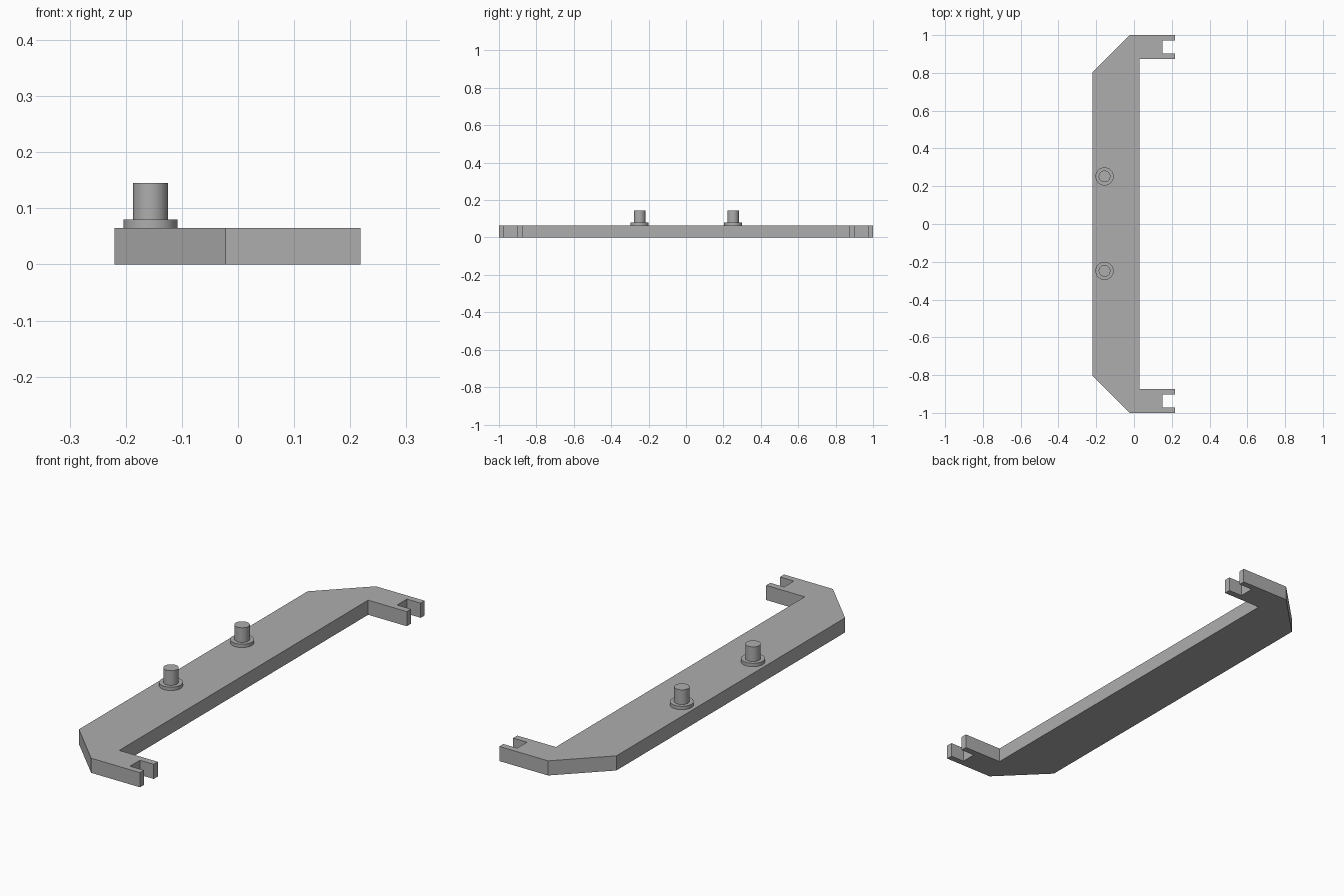
import bpy
import bmesh

cube = bpy.data.objects.get("Cube")
if cube:
    bpy.data.objects.remove(cube, do_unlink=True)

grey = bpy.data.materials.new("plain_grey")
grey.use_nodes = True
colour = (0.42, 0.42, 0.42, 1)
grey.diffuse_color = colour
grey.node_tree.nodes["Principled BSDF"].inputs["Base Color"].default_value = colour

THICKNESS = 0.065


def extruded_plate(name, outline, height):
    """Extrude a flat outline upward from the ground."""
    bm = bmesh.new()
    base = bm.faces.new([bm.verts.new((x, y, 0)) for x, y in outline])
    top = bmesh.ops.extrude_face_region(bm, geom=[base])["geom"]
    verts = [v for v in top if isinstance(v, bmesh.types.BMVert)]
    bmesh.ops.translate(bm, verts=verts, vec=(0, 0, height))
    bmesh.ops.recalc_face_normals(bm, faces=bm.faces)
    mesh = bpy.data.meshes.new(name)
    bm.to_mesh(mesh)
    bm.free()
    mesh.materials.append(grey)
    obj = bpy.data.objects.new(name, mesh)
    bpy.context.collection.objects.link(obj)


def cylinder(name, x, y, radius, bottom, top):
    bpy.ops.mesh.primitive_cylinder_add(
        vertices=48, radius=radius, depth=top - bottom,
        location=(x, y, (bottom + top) / 2))
    obj = bpy.context.object
    obj.name = name
    obj.data.materials.append(grey)
    bpy.ops.object.shade_smooth_by_angle()


# Bracket plate: chamfered corners, end arms with slotted tips
half = [(-0.22, 0.803), (-0.022, 1), (0.218, 1), (0.218, 0.972),
        (0.15, 0.972), (0.15, 0.903), (0.218, 0.903), (0.218, 0.874),
        (0.028, 0.874)]
outline = half + [(x, -y) for x, y in reversed(half)]
extruded_plate("bracket_plate", outline, THICKNESS)

# Two pegs, each standing on a collar
for side, y in (("front", -0.248), ("back", 0.252)):
    cylinder(side + "_collar", -0.156, y, 0.048, THICKNESS - 0.005, 0.08)
    cylinder(side + "_peg", -0.156, y, 0.031, THICKNESS, 0.145)
